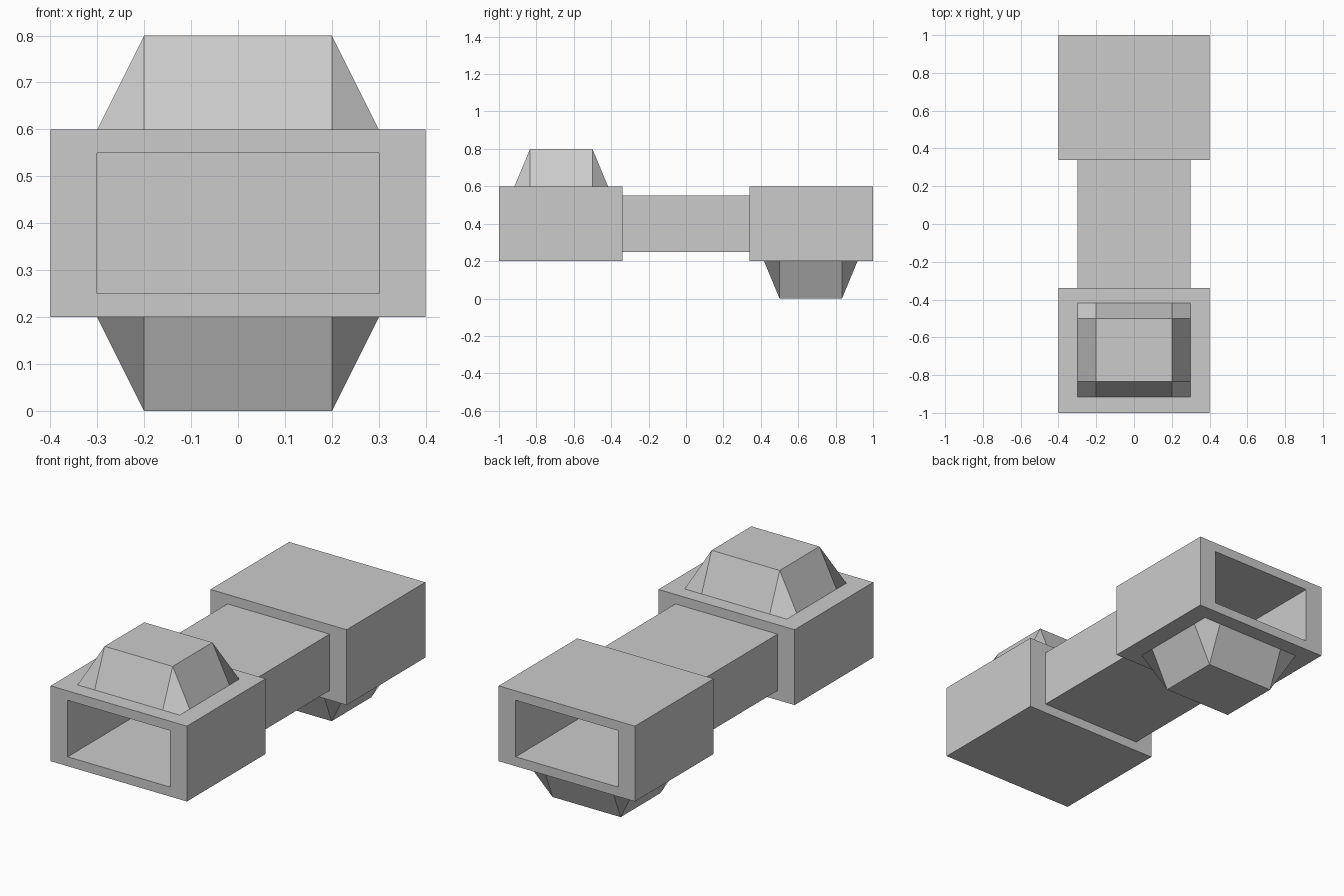
import bpy, bmesh

if "Cube" in bpy.data.objects:
    bpy.data.objects.remove(bpy.data.objects["Cube"])

grey = bpy.data.materials.new("plain_grey")
grey.diffuse_color = (0.6, 0.6, 0.6, 1)
grey.use_nodes = True
grey.node_tree.nodes["Principled BSDF"].inputs["Base Color"].default_value = grey.diffuse_color

BLOCK_IN, BLOCK_OUT = 0.34, 1.0   # y range of each end block
ZC = 0.4                          # height of the long axis


def finish(name, bm):
    bmesh.ops.recalc_face_normals(bm, faces=bm.faces)
    me = bpy.data.meshes.new(name)
    bm.to_mesh(me)
    bm.free()
    me.materials.append(grey)
    ob = bpy.data.objects.new(name, me)
    bpy.context.collection.objects.link(ob)
    return ob


def ring(bm, hx, hz, y):
    return [bm.verts.new((sx * hx, y, ZC + sz * hz))
            for sx, sz in ((-1, -1), (1, -1), (1, 1), (-1, 1))]


def bridge(bm, a, b):
    for i in range(4):
        j = (i + 1) % 4
        bm.faces.new((a[i], a[j], b[j], b[i]))


def end_block(name, s):
    # hollow box: outer shell, open mouth at the outer end, recessed back wall
    bm = bmesh.new()
    rings = [ring(bm, 0.4, 0.2, s * BLOCK_IN), ring(bm, 0.4, 0.2, s * BLOCK_OUT),
             ring(bm, 0.3, 0.15, s * BLOCK_OUT), ring(bm, 0.3, 0.15, s * (BLOCK_IN + 0.002))]
    for a, b in zip(rings, rings[1:]):
        bridge(bm, a, b)
    bm.faces.new(rings[0])
    bm.faces.new(rings[-1])
    return finish(name, bm)


def stud(name, yc, z_base, z_tip):
    # raised panel: flat cap, four sloping sides and one quad per corner
    bm = bmesh.new()
    xs = (-0.3, -0.2, 0.2, 0.3)
    ys = [yc + d for d in (-0.25, -0.1667, 0.1667, 0.25)]
    g = [[bm.verts.new((x, y, z_tip if i in (1, 2) and j in (1, 2) else z_base))
          for j, y in enumerate(ys)] for i, x in enumerate(xs)]
    for i in range(3):
        for j in range(3):
            q = [g[i][j], g[i + 1][j], g[i + 1][j + 1], g[i][j + 1]]
            if i != j and i != 1 and j != 1:   # split corners along the hip
                q = q[1:] + q[:1]
            bm.faces.new(q)
    ob = finish(name, bm)
    # make the open shell face away from its block
    if (ob.data.polygons[4].normal.z > 0) != (z_tip > z_base):
        ob.data.flip_normals()
    return ob


# end blocks
end_block("front_block", -1)
end_block("back_block", 1)

# narrower connecting bar
bm = bmesh.new()
a, b = ring(bm, 0.3, 0.15, -BLOCK_IN), ring(bm, 0.3, 0.15, BLOCK_IN)
bridge(bm, a, b)
bm.faces.new(a)
bm.faces.new(b)
finish("connecting_bar", bm)

# studs: one on top of the front block, one under the back block
stud("top_stud", -0.667, 0.6, 0.8)
stud("bottom_stud", 0.667, 0.2, 0.0)
